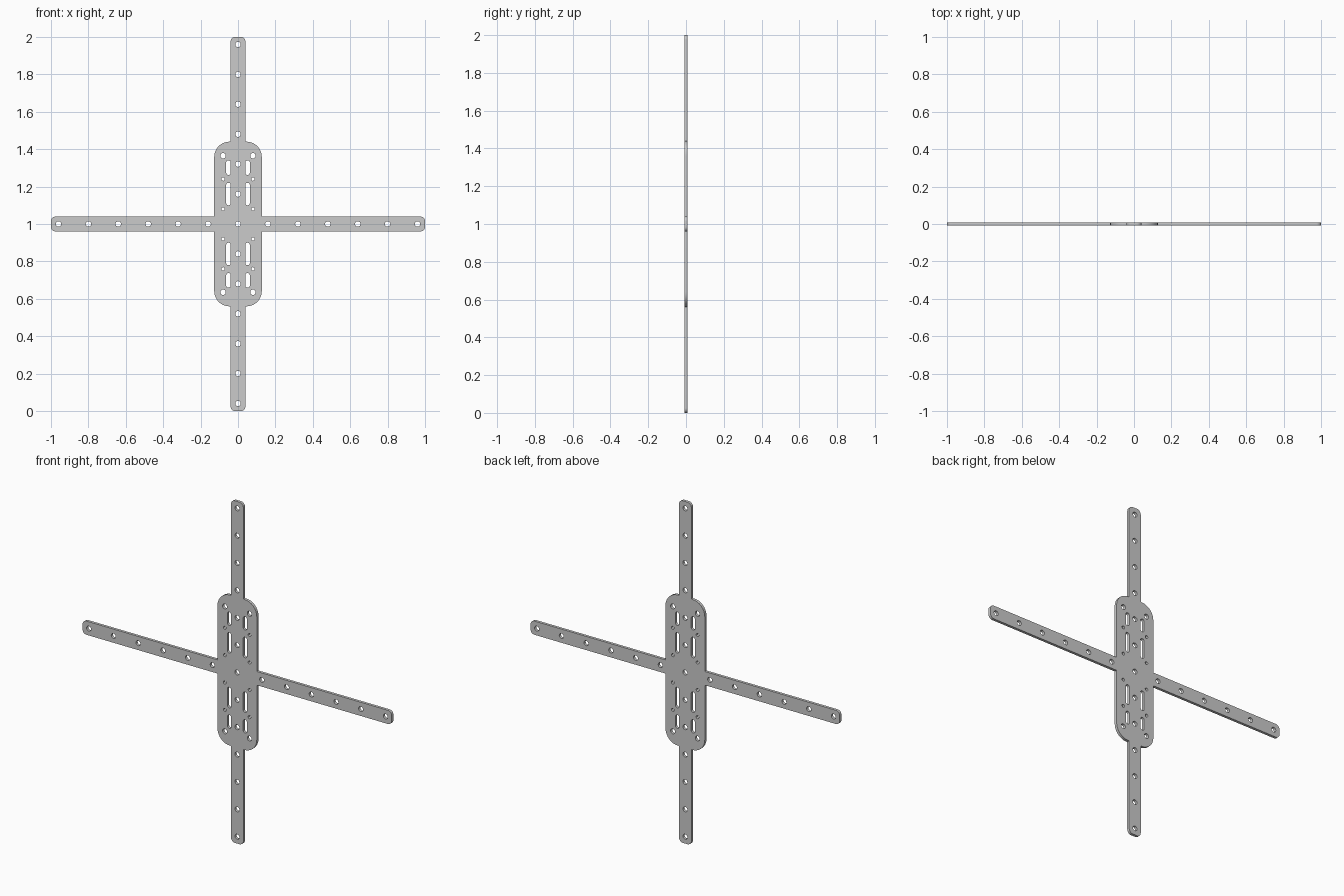
import bpy, bmesh, math
from mathutils import Vector

if "Cube" in bpy.data.objects:
    bpy.data.objects.remove(bpy.data.objects["Cube"])

THICK = 0.016


def rounded(corners, steps=8):
    """Closed outline from (x, z, radius) right-angle corners, filleted where radius > 0."""
    pts = []
    n = len(corners)
    for i, (x, z, r) in enumerate(corners):
        p = Vector((x, z))
        if r == 0:
            pts.append(p)
            continue
        a = (Vector(corners[i - 1][:2]) - p).normalized()
        b = (Vector(corners[(i + 1) % n][:2]) - p).normalized()
        for k in range(steps + 1):
            t = math.pi / 2 * k / steps
            pts.append(p + a * r * (1 - math.sin(t)) + b * r * (1 - math.cos(t)))
    return pts


def circle(x, z, r, n=24):
    return [Vector((x + r * math.cos(2 * math.pi * k / n),
                    z + r * math.sin(2 * math.pi * k / n))) for k in range(n)]


def slot(x, z0, z1, w=0.012, r=0.0115):
    return rounded([(x - w, z0, r), (x + w, z0, r), (x + w, z1, r), (x - w, z1, r)])


# Outer outline: one quadrant of the cross, mirrored to four
quad = [(1, .04, .025), (.127, .04, 0), (.127, .44, .08), (.04, .44, 0), (.04, 1, .025)]
outline = []
for sx, sz in ((1, 1), (-1, 1), (-1, -1), (1, -1)):
    part = [(sx * x, sz * z, r) for x, z, r in quad]
    outline += part if sx * sz > 0 else part[::-1]
loops = [rounded(outline)]

# Row of holes along both arms
loops.append(circle(0, 0, .0145))
for i in range(1, 7):
    for s in (-1, 1):
        loops += [circle(s * i * .16, 0, .0145), circle(0, s * i * .16, .0145)]

# Centre plate holes and slots
for sx in (-1, 1):
    for sz in (-1, 1):
        loops.append(circle(sx * .08, sz * .365, .0145))
        for z in (.08, .24):
            loops.append(circle(sx * .08, sz * z, .009, 16))
        for a, b in ((.10, .22), (.262, .34)):
            lo, hi = sorted((sz * a, sz * b))
            loops.append(slot(sx * .051, lo, hi))

# Flat filled curve, extruded to the sheet thickness
curve = bpy.data.curves.new("plate_profile", 'CURVE')
curve.dimensions = '2D'
curve.fill_mode = 'BOTH'
curve.extrude = THICK / 2
for pts in loops:
    sp = curve.splines.new('POLY')
    sp.points.add(len(pts) - 1)
    for cp, p in zip(sp.points, pts):
        cp.co = (p.x, p.y, 0, 1)
    sp.use_cyclic_u = True
plate = bpy.data.objects.new("cross_mounting_plate", curve)
bpy.context.collection.objects.link(plate)
bpy.context.view_layer.objects.active = plate
plate.select_set(True)
bpy.ops.object.convert(target='MESH')
plate = bpy.context.object

# Weld the sheet and stand it upright
bm = bmesh.new()
bm.from_mesh(plate.data)
bmesh.ops.remove_doubles(bm, verts=bm.verts, dist=1e-5)
for v in bm.verts:
    x, y, z = v.co
    v.co = (x, -z, y + 1)
bmesh.ops.recalc_face_normals(bm, faces=bm.faces)
bm.to_mesh(plate.data)
bm.free()
bpy.ops.object.shade_smooth_by_angle(angle=math.radians(30))
